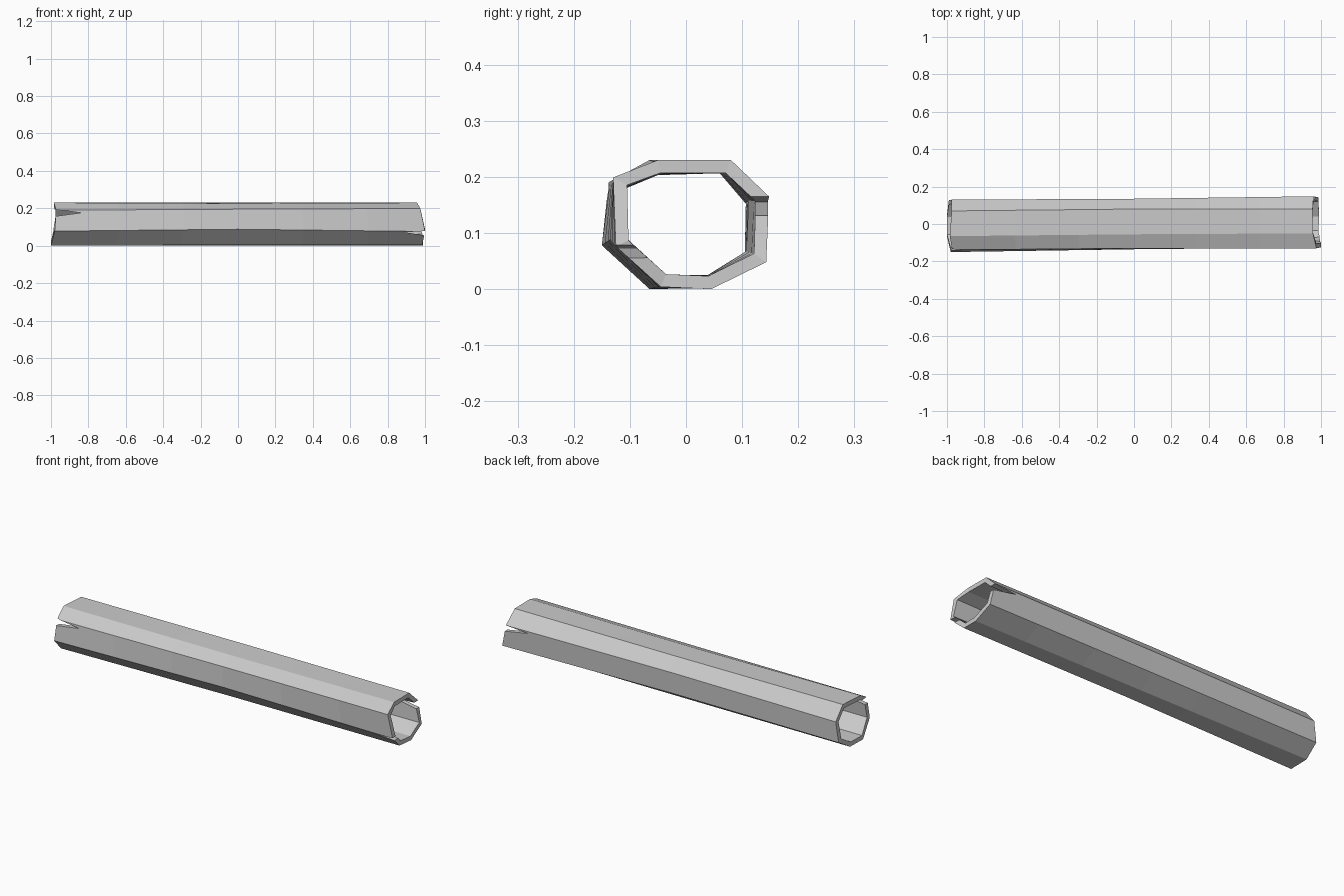
import bpy, bmesh
from mathutils import Vector

if "Cube" in bpy.data.objects:
    bpy.data.objects.remove(bpy.data.objects["Cube"])

# Eight-sided (y, z) outlines, starting top front and going round the back
LEFT = [(-.065, .23), (.07, .23), (.13, .16), (.127, .052),
        (.045, .002), (-.065, 0), (-.15, .078), (-.138, .19)]
MID = [(-.055, .226), (.08, .23), (.135, .167), (.13, .055),
       (.045, 0), (-.05, .004), (-.135, .088), (-.13, .195)]
RIGHT = [(-.05, .23), (.08, .23), (.148, .165), (.143, .048),
         (.045, 0), (-.045, .004), (-.125, .076), (-.13, .199)]
# Ragged end positions for every corner
LEFT_X = [-.985, -.975, -.975, -.99, -1.0, -1.0, -.98, -.972]
RIGHT_X = [.957, .955, .96, .985, .99, .985, 1.0, .975]


def ring(t):
    """Corner positions at t = -1 (left) to 1 (right)."""
    pts = []
    for i in range(8):
        end, ex = (LEFT, LEFT_X) if t < 0 else (RIGHT, RIGHT_X)
        y, z = Vector(MID[i]).lerp(Vector(end[i]), abs(t))
        pts.append((ex[i] * abs(t), y, z))
    return pts


def add_object(name, bm):
    bmesh.ops.recalc_face_normals(bm, faces=bm.faces)
    me = bpy.data.meshes.new(name)
    bm.to_mesh(me)
    bm.free()
    ob = bpy.data.objects.new(name, me)
    bpy.context.collection.objects.link(ob)
    return ob


# Hollow log: lofted tube with wall thickness
bm = bmesh.new()
rings = [[bm.verts.new(p) for p in ring(t)] for t in (-1, -.65, -.3, 0, .35, .7, 1)]
for a, b in zip(rings, rings[1:]):
    for i in range(8):
        j = (i + 1) % 8
        bm.faces.new((a[i], a[j], b[j], b[i]))
log = add_object("hollow_log", bm)
wall = log.modifiers.new("wall", 'SOLIDIFY')
wall.thickness = .023
wall.offset = -1
wall.use_even_offset = True


# Splits in the ends, cut by V-shaped wedges
def split(name, tip, end_x, z_low, z_high, y0, y1):
    bm = bmesh.new()
    tri = [tip, (end_x, z_low), (end_x, z_high)]
    a = [bm.verts.new((x, y0, z)) for x, z in tri]
    b = [bm.verts.new((x, y1, z)) for x, z in tri]
    bm.faces.new(a)
    bm.faces.new(b[::-1])
    for i in range(3):
        j = (i + 1) % 3
        bm.faces.new((a[i], b[i], b[j], a[j]))
    cutter = add_object(name, bm)
    cutter.hide_render = True
    cutter.hide_viewport = True
    cutter.display_type = 'WIRE'
    cut = log.modifiers.new(name, 'BOOLEAN')
    cut.operation = 'DIFFERENCE'
    cut.solver = 'EXACT'
    cut.object = cutter


split("left_split_cutter", (-.84, .176), -1.03, .15, .2, -.25, -.07)
split("right_back_split_cutter", (.83, .155), 1.03, .12, .17, .08, .25)
split("right_front_split_cutter", (.89, .072), 1.03, .05, .08, -.25, -.06)
